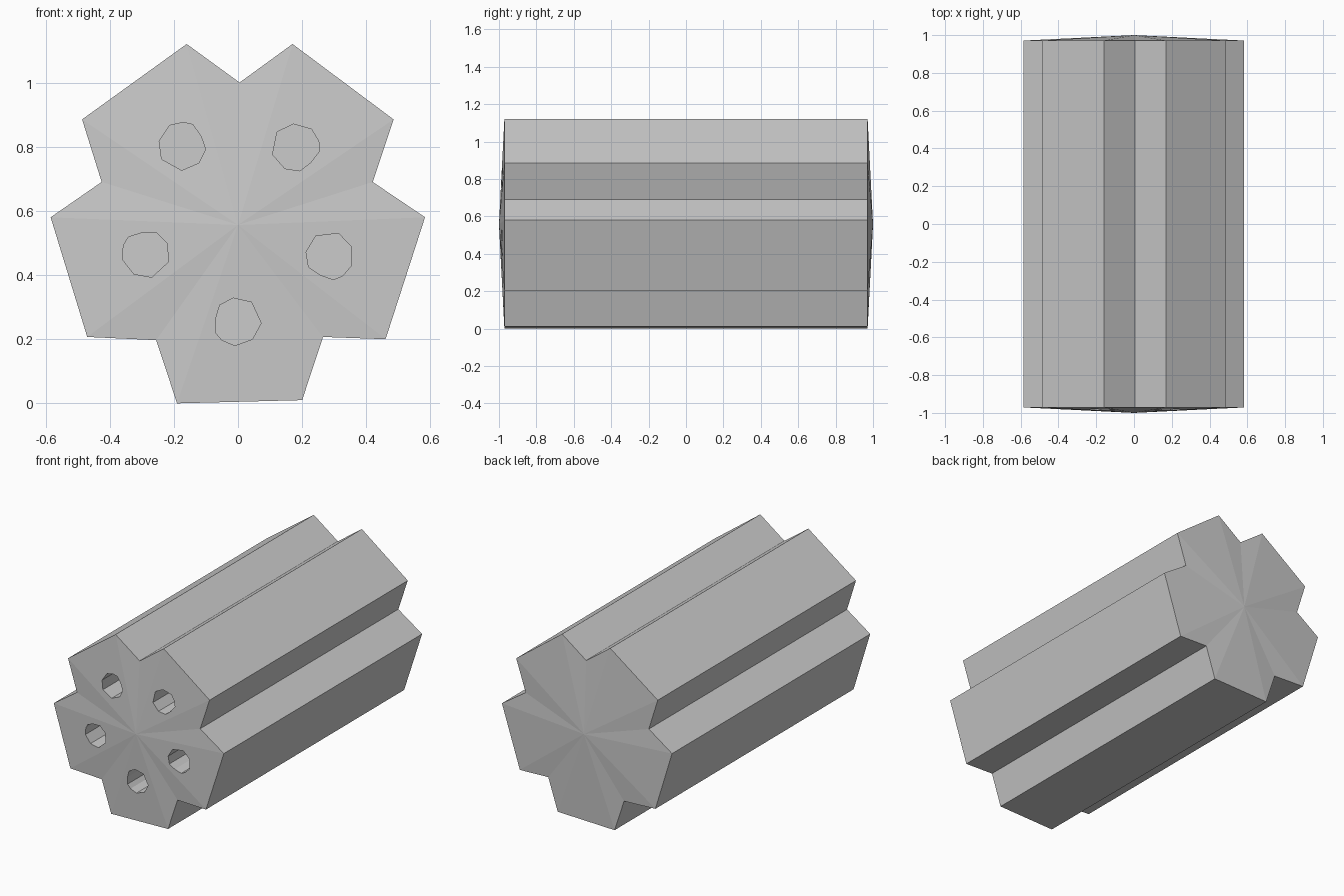
import bpy, bmesh, math

if "Cube" in bpy.data.objects:
    bpy.data.objects.remove(bpy.data.objects["Cube"])

CENTRE = (0.0, 0.556)      # x, z of the long axis
SHOULDER, TIP = 0.971, 1.0

# Fluted outline (x, z)
OUTLINE = [(0.005, 1.0), (0.17, 1.12), (0.485, 0.885), (0.42, 0.69), (0.583, 0.58),
           (0.46, 0.20), (0.265, 0.207), (0.20, 0.01), (-0.19, 0.0), (-0.255, 0.197),
           (-0.47, 0.207), (-0.584, 0.58), (-0.425, 0.69), (-0.486, 0.885), (-0.16, 1.12)]

# Nine-sided bore outline, relative to the axis (lowest bore)
BORE = [(x - CENTRE[0], z - CENTRE[1]) for x, z in
        [(-0.015, 0.328), (0.042, 0.315), (0.072, 0.25), (0.045, 0.20), (-0.01, 0.18),
         (-0.05, 0.197), (-0.07, 0.22), (-0.069, 0.265), (-0.057, 0.306)]]


def prism(bm, pts, y0, y1, tips=None):
    """Extrude a profile along y, with flat caps or shallow pointed caps."""
    rings = [[bm.verts.new((x, y, z)) for x, z in pts] for y in (y0, y1)]
    n = len(pts)
    for i in range(n):
        j = (i + 1) % n
        bm.faces.new((rings[0][i], rings[0][j], rings[1][j], rings[1][i]))
    for k, ring in enumerate(rings):
        if tips:
            tip = bm.verts.new((CENTRE[0], tips[k], CENTRE[1]))
            for i in range(n):
                bm.faces.new((ring[i], ring[(i + 1) % n], tip))
        else:
            bm.faces.new(ring)


def make_object(name, bm):
    bmesh.ops.recalc_face_normals(bm, faces=bm.faces[:])
    mesh = bpy.data.meshes.new(name)
    bm.to_mesh(mesh)
    bm.free()
    obj = bpy.data.objects.new(name, mesh)
    bpy.context.collection.objects.link(obj)
    return obj


# Fluted drum with shallow pointed ends
bm = bmesh.new()
prism(bm, OUTLINE, -SHOULDER, SHOULDER, (-TIP, TIP))
drum = make_object("fluted_drum", bm)

# Five blind bores, open at the front
bm = bmesh.new()
for k in range(5):
    a = math.radians(72 * k)
    c, s = math.cos(a), math.sin(a)
    prism(bm, [(CENTRE[0] + x * c - z * s, CENTRE[1] + x * s + z * c) for x, z in BORE],
          -1.1, 0.93)
cutter = make_object("bore_cutter", bm)
cutter.hide_render = True

cut = drum.modifiers.new("bores", 'BOOLEAN')
cut.operation = 'DIFFERENCE'
cut.solver = 'EXACT'
cut.object = cutter
bpy.context.view_layer.objects.active = drum
drum.select_set(True)
bpy.ops.object.modifier_apply(modifier=cut.name)
bpy.data.objects.remove(cutter, do_unlink=True)
